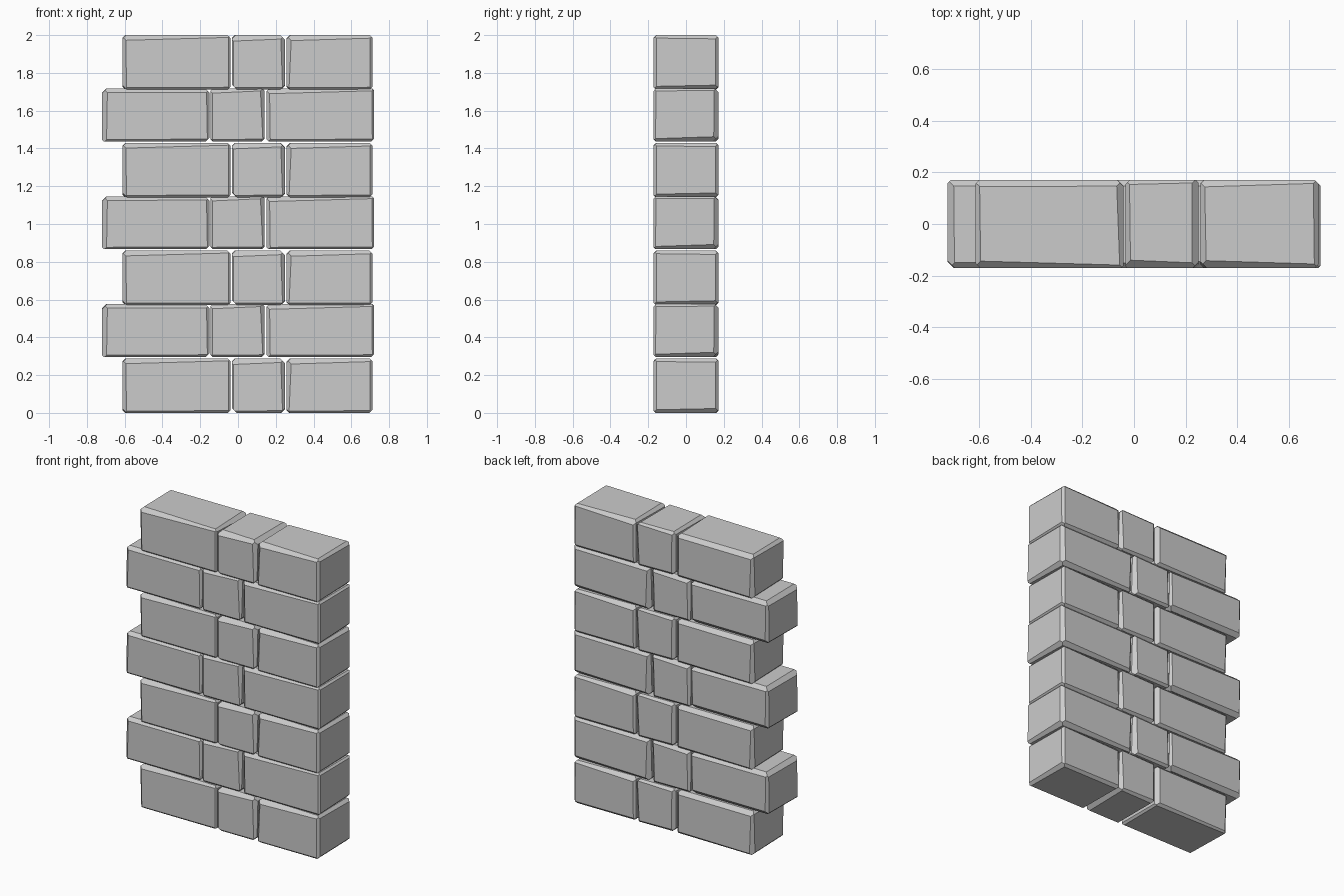
import bpy, bmesh, random
from mathutils import Vector

if "Cube" in bpy.data.objects:
    bpy.data.objects.remove(bpy.data.objects["Cube"])

random.seed(4)
HALF_DEPTH = 0.171


def chip_edge(bm, half, axis, signs, w0, w1):
    """Cut one box edge with a chamfer that widens from w0 to w1 along it."""
    b, c = [i for i in range(3) if i != axis]
    n = Vector((0, 0, 0))
    n[b], n[c] = signs
    n[axis] = (w1 - w0) / (2 * half[axis])
    p = Vector((0, 0, 0))
    p[b] = signs[0] * (half[b] - (w0 + w1) / 2)
    p[c] = signs[1] * half[c]
    geom = bm.verts[:] + bm.edges[:] + bm.faces[:]
    cut = bmesh.ops.bisect_plane(bm, geom=geom, dist=1e-6, plane_co=p,
                                 plane_no=n, clear_outer=True)
    edges = [e for e in cut['geom_cut'] if isinstance(e, bmesh.types.BMEdge)]
    bmesh.ops.holes_fill(bm, edges=edges, sides=0)


def brick_mesh(name, width, height, front):
    """Chipped stone block; front holds chamfers keyed by (axis, signs)."""
    half = Vector((width / 2, HALF_DEPTH, height / 2))
    bm = bmesh.new()
    bmesh.ops.create_cube(bm, size=2)
    bmesh.ops.scale(bm, vec=half, verts=bm.verts)
    for axis in range(3):
        for s in (-1, 1):
            for t in (-1, 1):
                w = (random.uniform(0.01, 0.028), random.uniform(0.01, 0.028))
                chip_edge(bm, half, axis, (s, t), *front.get((axis, s, t), w))
    bmesh.ops.recalc_face_normals(bm, faces=bm.faces)
    mesh = bpy.data.meshes.new(name)
    bm.to_mesh(mesh)
    bm.free()
    return mesh


def front_chips(top, bottom, left, right):
    return {(0, -1, 1): top, (0, -1, -1): bottom,
            (2, -1, -1): left, (2, 1, -1): right}


LOW = (0.01, 0.012)
# Two alternating courses: base z, height, count, bricks (name, x0, x1, chips)
courses = [
    (0.0, 0.288, 4, [
        ("left_brick", -0.612, -0.041, front_chips((.028, .012), LOW, (.022, .018), (.008, .01))),
        ("middle_brick", -0.033, 0.25, front_chips((.032, .02), LOW, (.008, .008), (.014, .024))),
        ("right_brick", 0.258, 0.713, front_chips((.03, .016), LOW, (.012, .025), (.015, .015)))]),
    (0.296, 0.28, 3, [
        ("left_brick", -0.721, -0.152, front_chips((.022, .02), LOW, (.025, .03), (.01, .015))),
        ("middle_brick", -0.145, 0.14, front_chips((.025, .012), LOW, (.01, .01), (.008, .022))),
        ("right_brick", 0.151, 0.721, front_chips((.028, .012), LOW, (.02, .016), (.01, .012)))]),
]

# Stack the courses
for k, (base, height, count, bricks) in enumerate(courses):
    for name, x0, x1, front in bricks:
        mesh = brick_mesh(name, x1 - x0, height, front)
        for i in range(count):
            ob = bpy.data.objects.new(f"{name}_row_{2 * i + k + 1}", mesh)
            ob.location = ((x0 + x1) / 2, 0, base + 0.5707 * i + height / 2)
            bpy.context.collection.objects.link(ob)
